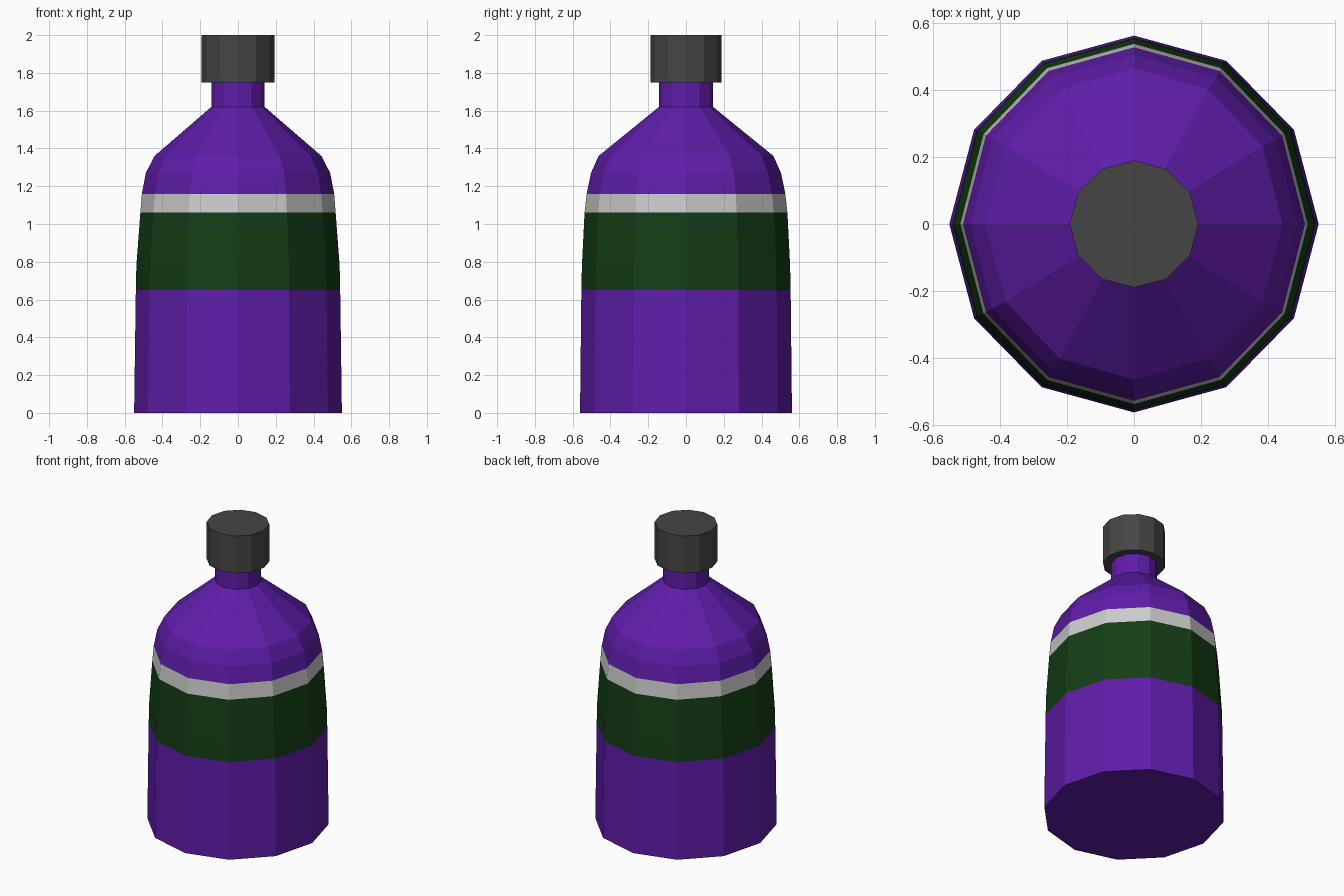
import bpy, bmesh
from math import sin, cos, pi

if "Cube" in bpy.data.objects:
    bpy.data.objects.remove(bpy.data.objects["Cube"])

SIDES = 12


def material(name, rgb):
    m = bpy.data.materials.new(name)
    m.diffuse_color = (*rgb, 1)
    m.use_nodes = True
    m.node_tree.nodes["Principled BSDF"].inputs["Base Color"].default_value = m.diffuse_color
    return m


def lathe(name, profile, mats, bands=None, cap_top=False, cap_bottom=False):
    """Stack 12-sided rings given as (x radius, y radius, z) and bridge them."""
    bm = bmesh.new()
    rings = [[bm.verts.new((rx * cos(2 * pi * i / SIDES), ry * sin(2 * pi * i / SIDES), z))
              for i in range(SIDES)] for rx, ry, z in profile]
    for k, (lo, hi) in enumerate(zip(rings, rings[1:])):
        for i in range(SIDES):
            j = (i + 1) % SIDES
            f = bm.faces.new((lo[i], lo[j], hi[j], hi[i]))
            f.material_index = bands[k] if bands else 0
    if cap_bottom:
        bm.faces.new(rings[0][::-1])
    if cap_top:
        bm.faces.new(rings[-1])
    me = bpy.data.meshes.new(name)
    bm.to_mesh(me)
    bm.free()
    for m in mats:
        me.materials.append(m)
    ob = bpy.data.objects.new(name, me)
    bpy.context.collection.objects.link(ob)
    return ob


purple = material("purple_glass", (0.115, 0.012, 0.40))
green = material("green_label", (0.007, 0.048, 0.008))
pale = material("pale_stripe", (0.55, 0.55, 0.55))
dark = material("dark_cap", (0.06, 0.06, 0.06))

# Bottle body: base, label, stripe, rounded shoulder, neck
lathe("bottle", [
    (0.55, 0.561, 0.0),
    (0.541, 0.554, 0.65),
    (0.538, 0.551, 0.78),
    (0.517, 0.537, 1.06),
    (0.509, 0.526, 1.16),
    (0.488, 0.503, 1.27),
    (0.442, 0.463, 1.36),
    (0.141, 0.143, 1.62),
    (0.141, 0.143, 1.75),
], [purple, green, pale], bands=[0, 1, 1, 2, 0, 0, 0, 0], cap_bottom=True)

# Screw cap
lathe("cap", [(0.192, 0.189, 1.75), (0.192, 0.189, 2.0)], [dark],
      cap_top=True, cap_bottom=True)
